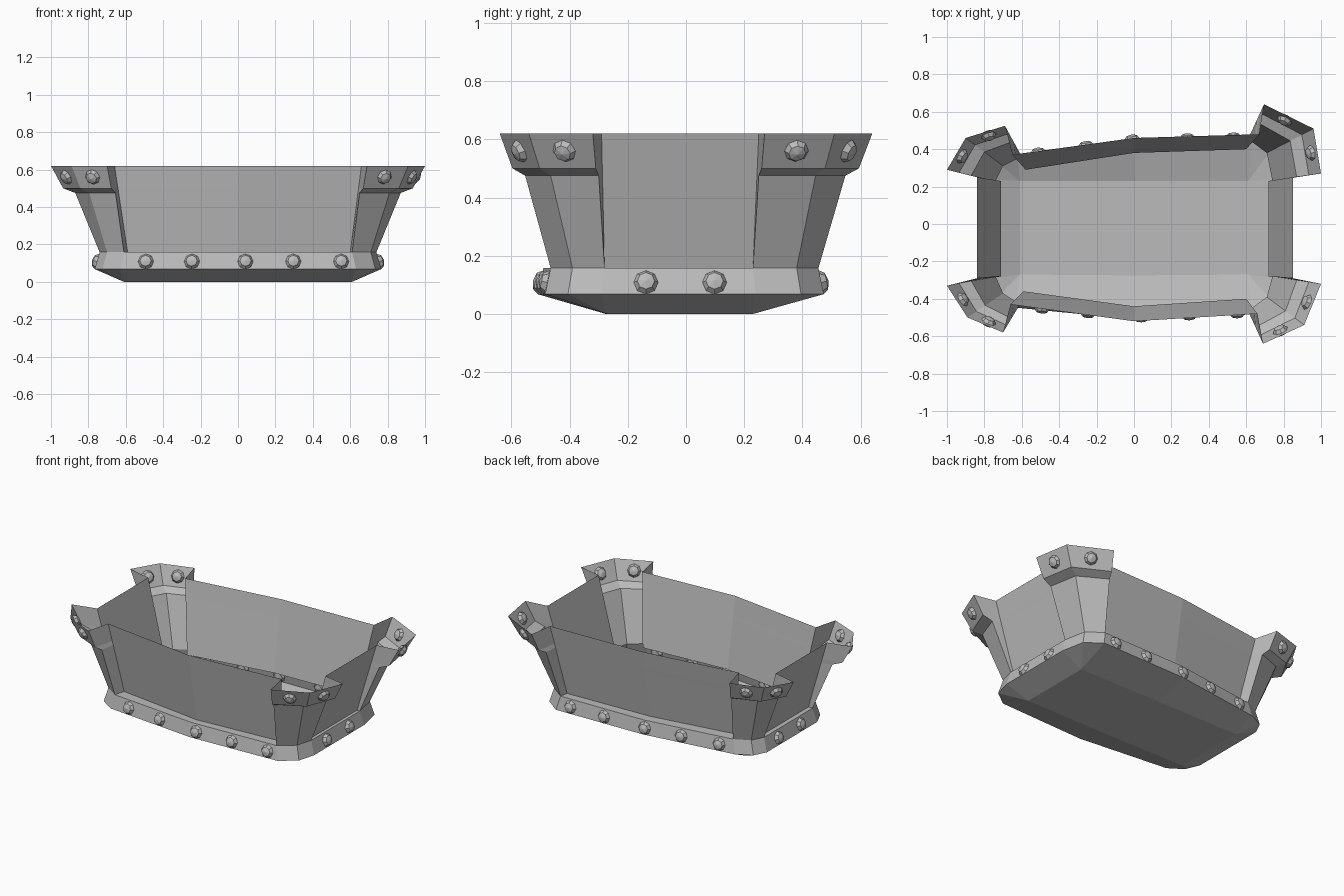
import bpy, bmesh
from mathutils import Vector, Matrix

if "Cube" in bpy.data.objects:
    bpy.data.objects.remove(bpy.data.objects["Cube"])

iron = bpy.data.materials.new("grey iron")
iron.use_nodes = True
grey = (0.5, 0.5, 0.5, 1)
iron.diffuse_color = grey
iron.node_tree.nodes["Principled BSDF"].inputs["Base Color"].default_value = grey

# Corner plans, each: long wall end, three post points, short wall end
TOP = {
    "fl": [(-.66, -.43), (-.70, -.58), (-.89, -.50), (-1, -.33), (-.84, -.29)],
    "fr": [(.66, -.48), (.69, -.64), (.91, -.54), (1, -.32), (.85, -.29)],
    "br": [(.67, .48), (.695, .64), (.96, .51), (1, .27), (.85, .25)],
    "bl": [(-.65, .37), (-.69, .525), (-.90, .46), (-1, .29), (-.84, .25)],
}
FOOT = {
    "fl": [(-.59, -.36), (-.61, -.43), (-.70, -.37), (-.74, -.28), (-.71, -.28)],
    "fr": [(.60, -.40), (.61, -.465), (.71, -.39), (.74, -.28), (.72, -.28)],
    "br": [(.60, .40), (.61, .455), (.71, .38), (.74, .23), (.72, .23)],
    "bl": [(-.58, .29), (-.60, .36), (-.70, .31), (-.74, .23), (-.71, .23)],
}
FLOOR = {"fl": (-.61, -.27), "fr": (.61, -.27), "br": (.61, .23), "bl": (-.61, .23)}


def ring(corners, front, back, z):
    """Counterclockwise loop through the four corners and two mid points."""
    c = corners
    plan = ([(0, front)] + c["fr"] + c["br"][::-1] + [(0, back)]
            + c["bl"] + c["fl"][::-1])
    return [Vector((x, y, z)) for x, y in plan]


def blend(wall_t, post_t):
    """Corners between foot and top; wall ends and posts flare separately."""
    out = {}
    for k in TOP:
        ts = [wall_t, post_t, post_t, post_t, wall_t]
        out[k] = [tuple(Vector(a).lerp(Vector(b), t))
                  for a, b, t in zip(FOOT[k], TOP[k], ts)]
    return out


def wall_y(t):
    return -.44 - .08 * t, .38 + .08 * t


# The band meets the post points and skips the recessed wall ends
band_top = {k: [p[1], p[1], p[2], p[3], p[3]] for k, p in FOOT.items()}
band_low = {k: [(x * 1.035, y * 1.04) for x, y in p] for k, p in band_top.items()}
floor = {k: [p] * 5 for k, p in FLOOR.items()}

rings = [
    ring(floor, -.275, .23, 0),
    ring(band_low, -.51, .46, .068),
    ring(band_top, -.49, .445, .158),
    ring(FOOT, *wall_y(0), .158),
    ring(blend(.685, .5), *wall_y(.685), .475),
    ring(blend(.74, .75), *wall_y(.74), .50),
    ring(TOP, *wall_y(1), .62),
]
N = len(rings[0])


def finish(bm, name):
    mesh = bpy.data.meshes.new(name)
    bm.to_mesh(mesh)
    bm.free()
    mesh.materials.append(iron)
    ob = bpy.data.objects.new(name, mesh)
    bpy.context.collection.objects.link(ob)
    return ob


# Open shell: floor, sloped underside, band, ledge, walls and flared posts
bm = bmesh.new()
loops = [[bm.verts.new(p) for p in r] for r in rings]
bm.faces.new(loops[0][::-1])
for low, high in zip(loops, loops[1:]):
    for i in range(N):
        j = (i + 1) % N
        bm.faces.new((low[i], low[j], high[j], high[i]))
bmesh.ops.remove_doubles(bm, verts=bm.verts, dist=1e-4)
finish(bm, "tub_shell")


# Rivets are faceted domes sitting on a panel between two rings
def rivet(name, level, i, t, up, size):
    j = (i + 1) % N
    low, high = rings[level], rings[level + 1]
    a, b = low[i].lerp(low[j], t), high[i].lerp(high[j], t)
    normal = (high[j] - high[i]).cross(b - a).normalized()
    bm = bmesh.new()
    bmesh.ops.create_uvsphere(bm, u_segments=8, v_segments=4, radius=1)
    turn = normal.to_track_quat("Z", "Y").to_matrix().to_4x4()
    scale = Matrix.Diagonal((size, size, size * .65, 1))
    bm.transform(Matrix.Translation(a.lerp(b, up)) @ turn @ scale)
    finish(bm, name)


def rivet_at(name, i, axis, value):
    """Band rivet at a given coordinate along the panel."""
    p, q = rings[1][i][axis], rings[1][(i + 1) % N][axis]
    rivet(name, 1, i, (value - p) / (q - p), .45, .042)


for x in (-.5, -.25, .04, .3, .56):
    rivet_at("front_band_rivet", 0 if x > 0 else N - 1, 0, x)
for x in (-.52, -.26, -.01, .29, .54):
    rivet_at("back_band_rivet", 10 if x > 0 else 11, 0, x)
for y in (-.14, .10):
    rivet_at("left_band_rivet", 5, 1, y)
    rivet_at("right_band_rivet", 16, 1, y)
for i in (2, 3, 7, 8, 13, 14, 18, 19):
    rivet("post_cap_rivet", 5, i, .5, .5, .042)
